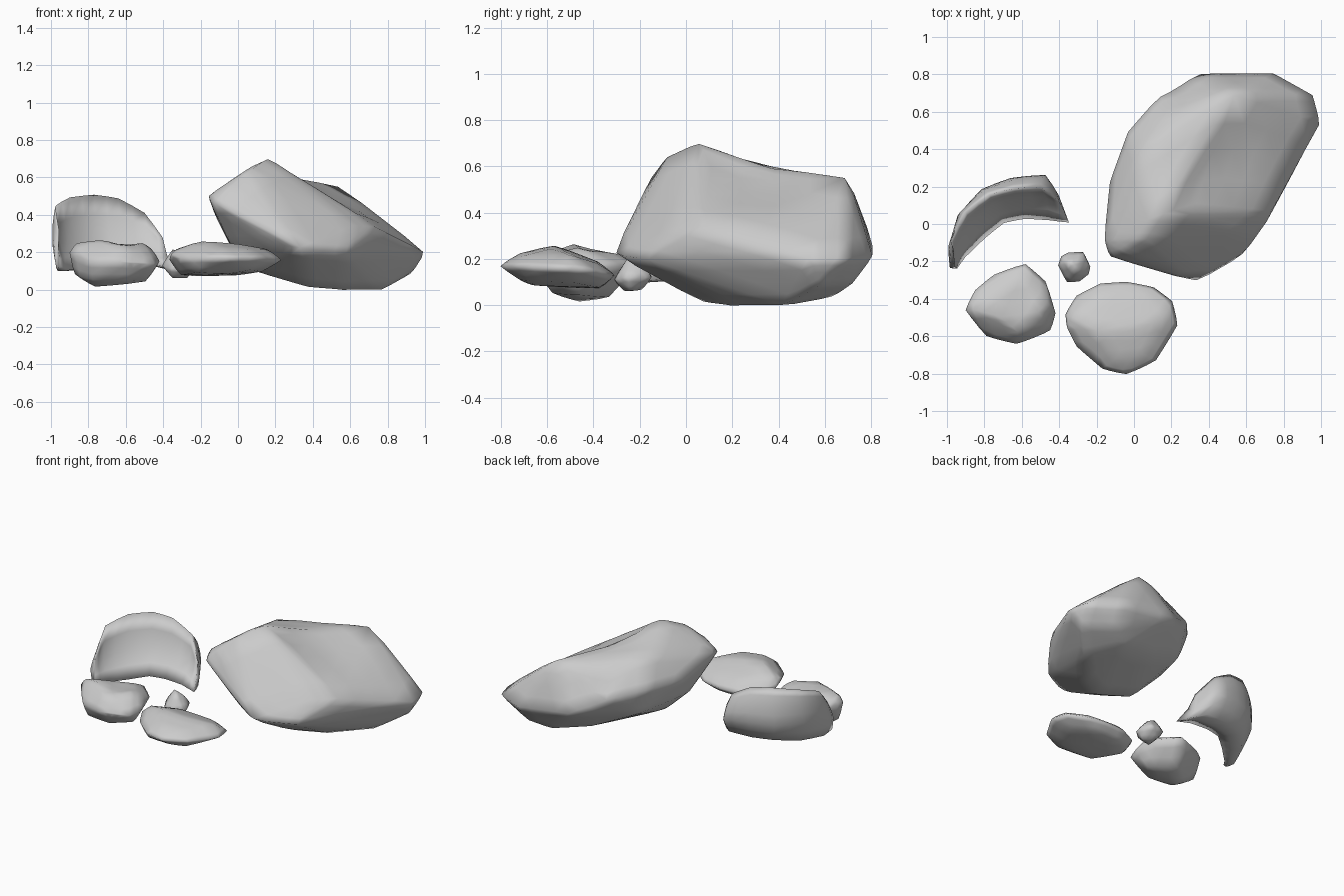
import bpy, bmesh
from mathutils import Vector


def finish(bm, name, cuts, dents=()):
    # refine, press in shallow hollows, soften corners a little, smooth shade
    bmesh.ops.subdivide_edges(bm, edges=bm.edges[:], cuts=cuts, use_grid_fill=True)
    bmesh.ops.smooth_vert(bm, verts=bm.verts[:], factor=0.25,
                          use_axis_x=True, use_axis_y=True, use_axis_z=True)
    for c, r, push in dents:
        for v in bm.verts:
            d = (v.co - Vector(c)).length / r
            if d < 1:
                v.co += Vector(push) * (1 - d * d) ** 2
    bmesh.ops.recalc_face_normals(bm, faces=bm.faces[:])
    me = bpy.data.meshes.new(name)
    bm.to_mesh(me)
    bm.free()
    for p in me.polygons:
        p.use_smooth = True
    ob = bpy.data.objects.new(name, me)
    bpy.context.collection.objects.link(ob)
    return ob


def rock(name, pts, cuts=2, dents=()):
    # convex chunk around its corner points
    bm = bmesh.new()
    for p in pts:
        bm.verts.new(p)
    res = bmesh.ops.convex_hull(bm, input=bm.verts[:])
    junk = {g for k in ("geom_interior", "geom_unused") for g in res[k]
            if isinstance(g, bmesh.types.BMVert)}
    bmesh.ops.delete(bm, geom=list(junk), context='VERTS')
    return finish(bm, name, cuts, dents)


# large boulder
rock("boulder", [
    (.15, .05, .71), (.06, -.08, .65), (-.05, -.15, .555), (.03, .38, .59),
    (.33, .10, .61), (.54, .70, .56), (.18, .60, .50),
    (-.165, -.08, .50), (-.135, -.175, .47), (-.135, .22, .42), (-.05, .37, .45),
    (-.035, .495, .42), (.14, .695, .38), (.35, .81, .27), (.75, .81, .21),
    (.965, .69, .20), (1.005, .54, .20), (.885, .33, .25), (.745, .06, .33),
    (.63, -.05, .34), (.575, -.18, .20), (.34, -.315, .22), (.18, -.235, .25),
    (.93, .58, .085), (.72, .72, .09), (.60, .64, .035), (.77, .42, -.005),
    (.56, .19, -.005), (.37, .07, .01), (.35, .57, .09), (.10, .08, .09),
    (.33, -.21, .17), (-.03, .0, .22), (-.05, .2, .25), (.03, .48, .23)], 3,
    [((.27, .25, .61), .25, (-.01, 0, -.03)),
     ((.48, .36, .57), .34, (-.01, 0, -.045)),
     ((.22, .76, .45), .2, (0, -.02, -.02))])

# flat stone at the front
rock("flat_stone", [
    (-.37, -.48, .16), (-.31, -.38, .13), (-.18, -.315, .13), (-.04, -.305, .13),
    (.11, -.335, .13), (.21, -.41, .15), (.24, -.54, .16), (.12, -.735, .17),
    (-.04, -.81, .17), (-.17, -.78, .17), (-.31, -.66, .17), (-.36, -.56, .19),
    (-.33, -.50, .22), (-.20, -.57, .262), (-.10, -.72, .225), (.05, -.70, .215),
    (.0, -.58, .245), (.16, -.50, .218), (.06, -.38, .18), (-.18, -.38, .19),
    (-.31, -.48, .075), (-.20, -.37, .07), (.0, -.37, .075), (.13, -.48, .095),
    (.07, -.68, .105), (-.03, -.72, .11), (-.05, -.66, .085), (-.22, -.68, .09)])

# rounded stone at the left
rock("round_stone", [
    (-.905, -.46, .20), (-.85, -.35, .19), (-.75, -.265, .17), (-.58, -.205, .18),
    (-.47, -.30, .17), (-.415, -.48, .15), (-.44, -.57, .14), (-.55, -.615, .14),
    (-.63, -.645, .15), (-.79, -.605, .15), (-.87, -.46, .252), (-.71, -.50, .272),
    (-.51, -.47, .258), (-.46, -.42, .22), (-.60, -.28, .22), (-.62, -.58, .235),
    (-.88, -.45, .08), (-.77, -.46, .013), (-.63, -.33, .03), (-.49, -.46, .04),
    (-.60, -.58, .05), (-.78, -.56, .05)], 2,
    [((-.62, -.45, .27), .15, (0, 0, -.025))])

# small pebble
rock("pebble", [
    (-.41, -.22, .13), (-.39, -.17, .13), (-.35, -.15, .13), (-.27, -.145, .12),
    (-.23, -.23, .12), (-.24, -.27, .12), (-.29, -.31, .11), (-.36, -.315, .11),
    (-.35, -.21, .22), (-.31, -.25, .21), (-.28, -.19, .18), (-.35, -.27, .06),
    (-.27, -.24, .06), (-.34, -.19, .065)])

# curved shell-like stone: stations of inner foot, crest and outer bulge
stations = [
    ((-.945, -.24, .12), (-.955, -.21, .32), (-.985, -.24, .20)),
    ((-.90, -.18, .10), (-.98, -.08, .46), (-.995, -.15, .24)),
    ((-.79, -.08, .11), (-.90, .07, .505), (-.95, .04, .26)),
    ((-.69, .00, .13), (-.77, .16, .52), (-.82, .19, .26)),
    ((-.58, .02, .13), (-.64, .19, .50), (-.66, .25, .27)),
    ((-.45, .01, .13), (-.50, .20, .42), (-.47, .27, .25)),
    ((-.34, .00, .11), (-.40, .12, .28), (-.40, .15, .18))]
bm = bmesh.new()
rings = []
for foot, crest, bulge in stations:
    f, c, b = Vector(foot), Vector(crest), Vector(bulge)
    dish = f.lerp(c, .42).lerp(b, .32)
    back = c.lerp(b, .5) + (b - f) * .06
    under = f.lerp(b, .7)
    under.z = f.z - .005
    rings.append([bm.verts.new(p) for p in (f, dish, c, back, b, under)])
for r0, r1 in zip(rings, rings[1:]):
    for i in range(6):
        j = (i + 1) % 6
        bm.faces.new((r0[i], r0[j], r1[j], r1[i]))
bm.faces.new(rings[0])
bm.faces.new(rings[-1][::-1])
finish(bm, "curved_stone", 1)
